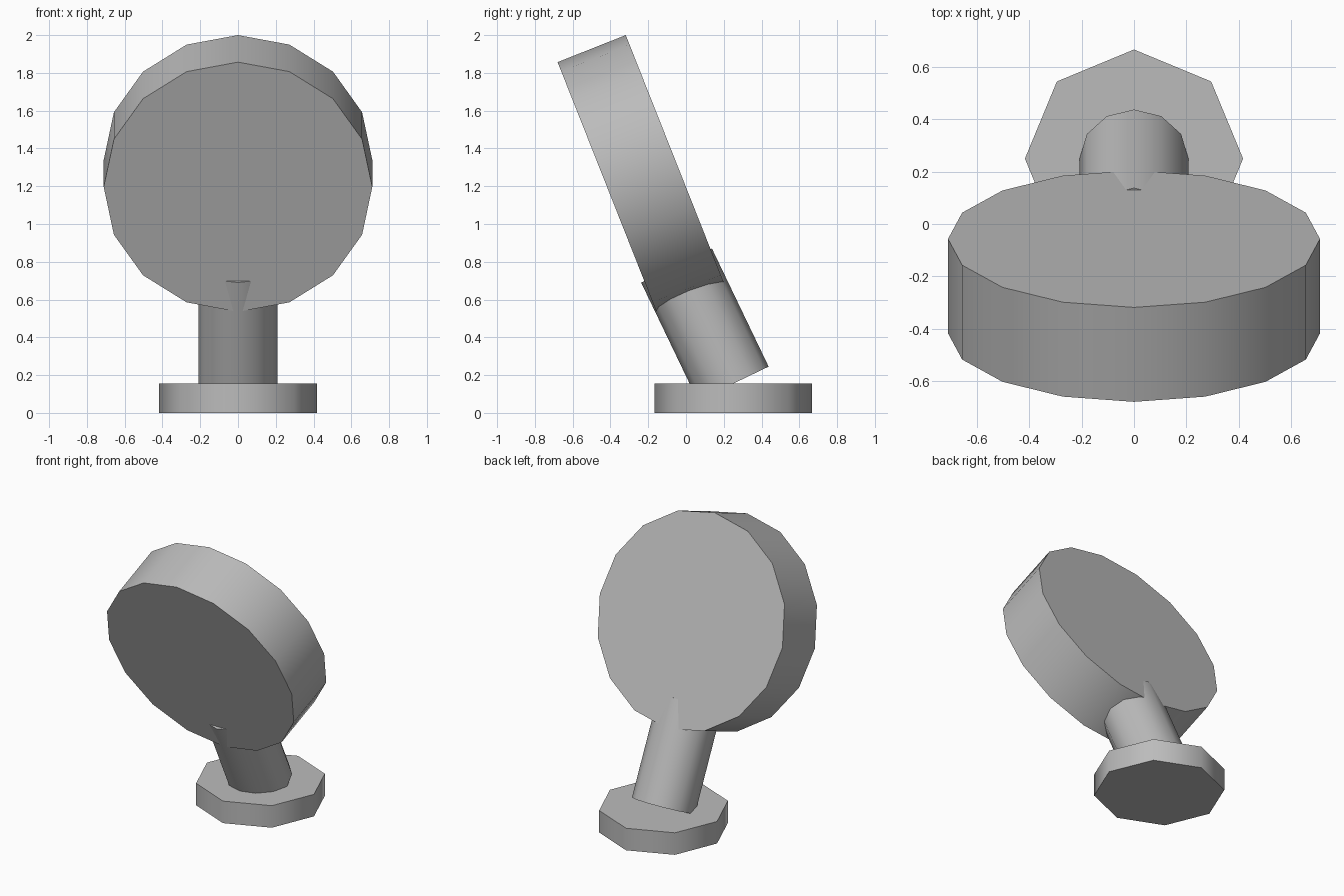
import bpy
import math
from mathutils import Vector

cube = bpy.data.objects.get("Cube")
if cube:
    bpy.data.objects.remove(cube, do_unlink=True)

# Single grey finish
GREY = (0.5, 0.5, 0.5, 1.0)
grey = bpy.data.materials.new("plain grey")
grey.use_nodes = True
grey.diffuse_color = GREY
for node in grey.node_tree.nodes:
    if node.type == 'BSDF_PRINCIPLED':
        node.inputs["Base Color"].default_value = GREY


def cylinder(name, sides, radius, start, end):
    """Prism between two (y, z) points, with one corner facing in the y-z plane."""
    a, b = Vector((0, *start)), Vector((0, *end))
    axis = b - a
    tilt = math.atan2(-axis.y, axis.z)
    bpy.ops.mesh.primitive_cylinder_add(
        vertices=sides, radius=radius, depth=axis.length,
        location=(a + b) / 2, rotation=(tilt, 0, 0))
    part = bpy.context.object
    part.name = name
    part.data.materials.append(grey)
    bpy.ops.object.shade_smooth_by_angle(angle=math.radians(60))
    return part


# Foot plate, leaning neck and tilted round head
cylinder("base", 8, 0.417, (0.25, 0), (0.25, 0.155))
cylinder("neck", 12, 0.208, (0.25, 0.155), (-0.05, 0.78))
cylinder("head", 16, 0.711, (-0.418, 1.196), (-0.057, 1.339))
